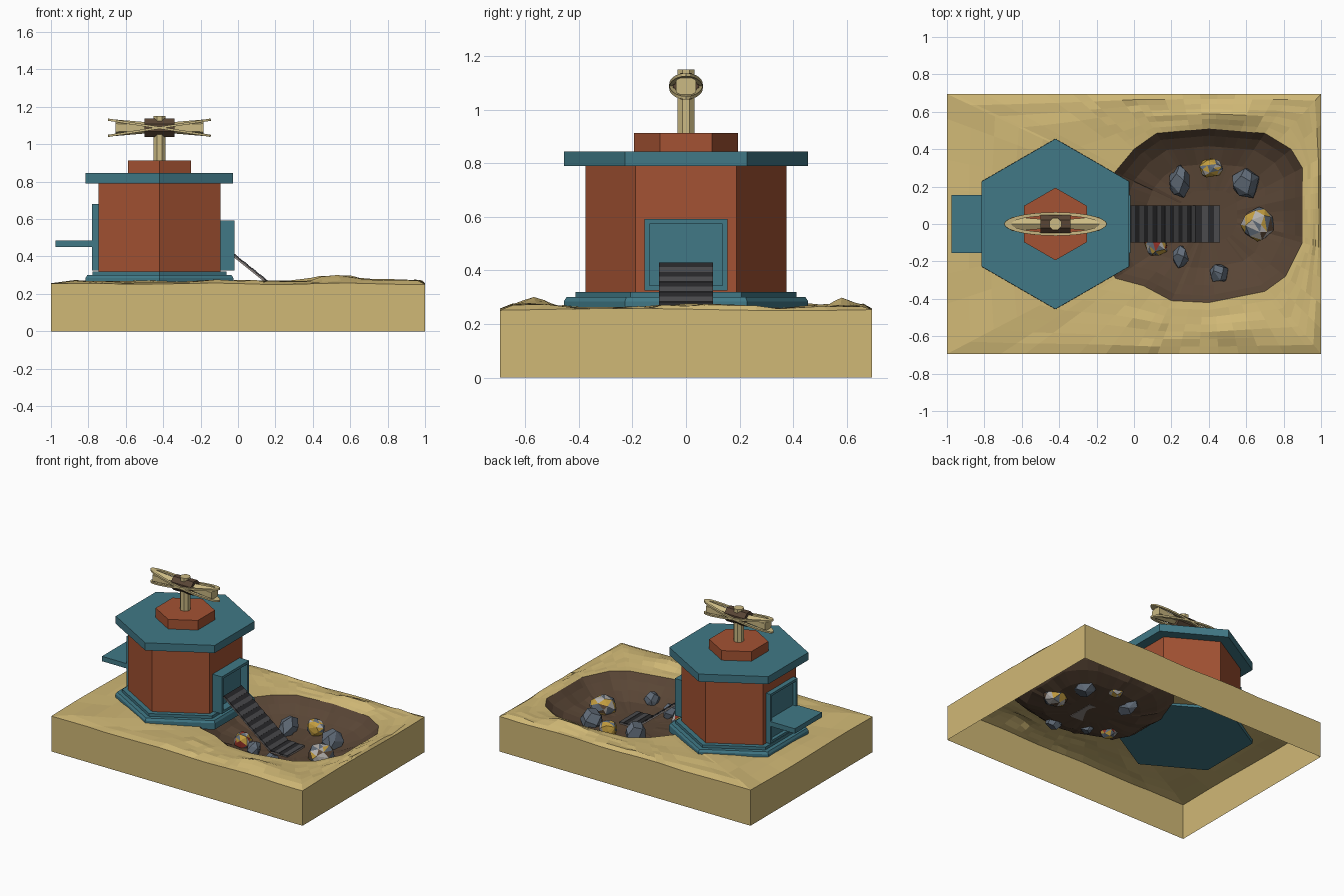
import bpy, bmesh, math, random
from mathutils import Vector, Matrix

if "Cube" in bpy.data.objects:
    bpy.data.objects.remove(bpy.data.objects["Cube"])

random.seed(4)

def mat(name, *c):
    m = bpy.data.materials.new(name)
    m.diffuse_color = (*c, 1)
    m.use_nodes = True
    m.node_tree.nodes["Principled BSDF"].inputs["Base Color"].default_value = m.diffuse_color
    return m

TEAL = mat("teal", .052, .19, .24)
BRICK = mat("brick", .37, .085, .033)
SAND = mat("sand", .63, .48, .18)
SOIL = mat("soil", .10, .06, .036)
STONE = mat("stone", .12, .15, .19)
PALE = mat("pale", .45, .43, .41)
GOLD = mat("gold", .55, .34, .05)
RED = mat("red", .28, .03, .02)
DARK = mat("dark", .022, .022, .024)
GREY = mat("slat_grey", .07, .07, .075)
STEEL = mat("steel", .28, .24, .22)
CREAM = mat("cream", .60, .49, .23)

def finish(name, bm, *mats):
    bmesh.ops.recalc_face_normals(bm, faces=bm.faces)
    me = bpy.data.meshes.new(name)
    bm.to_mesh(me)
    bm.free()
    for m in mats:
        me.materials.append(m)
    ob = bpy.data.objects.new(name, me)
    bpy.context.collection.objects.link(ob)
    return ob

def box(name, lo, hi, m, recess=None, side=1):
    """Box between two corners; recess=(margin, depth) sinks a panel in the +-x face."""
    bm = bmesh.new()
    lo, hi = Vector(lo), Vector(hi)
    bmesh.ops.create_cube(bm, size=1, matrix=Matrix.Translation((lo + hi) / 2) @ Matrix.Diagonal((*(hi - lo), 1)))
    if recess:
        f = max(bm.faces, key=lambda f: f.calc_center_median().x * side)
        bmesh.ops.inset_individual(bm, faces=[f], thickness=recess[0])
        bmesh.ops.inset_individual(bm, faces=[f], thickness=.001)
        for v in f.verts:
            v.co.x -= side * recess[1]
    return finish(name, bm, m)

CX = -.42

def loft(name, rings, n, m, axis='Z', origin=(CX, 0, 0), turn=0):
    """n-sided solid through (radius, position) rings along z or x."""
    bm = bmesh.new()
    loops = []
    for r, p in rings:
        loop = []
        for i in range(n):
            a = math.pi / 2 + turn + math.tau * i / n
            c, s = r * math.cos(a), r * math.sin(a)
            loop.append(bm.verts.new(Vector(origin) + Vector((c, s, p) if axis == 'Z' else (p, c, s))))
        loops.append(loop)
    for a, b in zip(loops, loops[1:]):
        for i in range(n):
            bm.faces.new((a[i], a[(i + 1) % n], b[(i + 1) % n], b[i]))
    bm.faces.new(loops[0])
    bm.faces.new(loops[-1])
    return finish(name, bm, m)

# ---- ground: bowl rings, then rings out to the slab edge, then open-bottomed skirt
PC, W, D = Vector((.4, .04)), 1.0, .695
OUT = [(.9, -.1), (.9, .3), (.84, .40), (.7, .485), (.4, .51), (.12, .485), (0, .40), (-.1, .28),
       (-.17, .1), (-.17, -.15), (-.1, -.29), (.05, -.33), (.2, -.41), (.4, -.42), (.7, -.36), (.81, -.28)]

def hit(poly, a):
    """Distance from the pit centre to a polygon along angle a."""
    d, best = Vector((math.cos(a), math.sin(a))), 0
    for i, p in enumerate(poly):
        p, q = Vector(p) - PC, Vector(poly[(i + 1) % len(poly)]) - PC
        e = q - p
        den = d.cross(e)
        if abs(den) > 1e-9:
            t, u = p.cross(e) / den, p.cross(d) / den
            if t > 0 and -1e-4 <= u <= 1 + 1e-4:
                best = max(best, t)
    return best

RECT = [(W, -D), (W, D), (-W, D), (-W, -D)]
angles = {round(math.atan2(y - PC.y, x - PC.x), 5) for x, y in OUT + RECT}
for i in range(44):
    a = round(-math.pi + math.tau * (i + .5) / 44, 5)
    if min(abs(a - b) for b in angles) > .05:
        angles.add(a)
angles = sorted(angles)
STEPS = 7

def ground_z(x, y, k):
    if k == 0:
        return .256
    if k == STEPS:
        return .254 + .004 * math.sin(9 * x + 5 * y)
    ridge = .036 * math.exp(-((x - .52) / .17) ** 2 - ((abs(y) - .57) / .06) ** 2)
    wave = .009 * math.sin(7 * x + 2) * math.sin(9 * y + 1)
    return .258 + min(1, k / 3) * (.006 + ridge + wave + random.uniform(-.004, .007))

bm = bmesh.new()
loops = []
for t, z in [(.3, .118), (.6, .13), (.8, .165), (.92, .212)]:
    loops.append([(a, hit(OUT, a) * t, z + random.uniform(-.005, .005) * (t > .4)) for a in angles])
n_bowl = len(loops)
for k in range(STEPS + 1):
    ring = []
    for a in angles:
        r0, r1 = hit(OUT, a), hit(RECT, a)
        r = r0 + (r1 - r0) * k / STEPS
        x, y = PC.x + r * math.cos(a), PC.y + r * math.sin(a)
        ring.append((a, r, ground_z(x, y, k)))
    loops.append(ring)
loops.append([(a, r, 0) for a, r, z in loops[-1]])
V = [[bm.verts.new((PC.x + r * math.cos(a), PC.y + r * math.sin(a), z)) for a, r, z in L] for L in loops]
n = len(angles)
mid = bm.verts.new((*PC, .115))
for i in range(n):
    j = (i + 1) % n
    bm.faces.new((mid, V[0][i], V[0][j])).material_index = 1
    for k in range(len(V) - 1):
        f = bm.faces.new((V[k][i], V[k + 1][i], V[k + 1][j], V[k][j]))
        f.material_index = 1 if k < n_bowl else 0
finish("ground_with_pit", bm, SAND, SOIL)

# ---- hexagonal building
loft("base_step", [(.456, .24), (.456, .285), (.446, .30)], 6, TEAL)
loft("base_plinth", [(.413, .29), (.413, .32)], 6, TEAL)
loft("brick_walls", [(.376, .30), (.376, .80)], 6, BRICK)
loft("roof_slab", [(.455, .79), (.455, .845)], 6, TEAL)
loft("roof_cap", [(.194, .84), (.194, .914)], 6, BRICK)

# ---- doorway on the pit side, hatch and shelf on the other
box("pit_doorway", (-.12, -.155, .325), (-.02, .155, .592), TEAL, (.026, .055))
box("back_hatch", (-.78, -.155, .325), (-.72, .155, .68), TEAL, (.024, .025), -1)
box("back_shelf", (-.975, -.155, .45), (-.75, .155, .485), TEAL)

# ---- rotor on its mast
loft("mast", [(.035, .90), (.035, 1.15)], 8, CREAM, turn=math.pi / 8)
RO = (CX, 0, 1.088)
loft("rotor_hub", [(.053, -.08), (.053, .08)], 8, SOIL, 'X', RO, math.pi / 8)
for s, nm in ((-1, "left"), (1, "right")):
    loft(nm + "_rotor_arm", [(.03, s * .07), (.044, s * .235)], 6, CREAM, 'X', RO)
for s, nm in ((-1, "down"), (1, "up")):
    bm = bmesh.new()
    N, ring = 28, []
    for i in range(N):
        a = math.tau * i / N
        ring.append([bm.verts.new((k * math.cos(a), w * math.sin(a), h)) for k, w, h in
                     ((.278, .063, -.006), (.278, .063, .006), (.24, .045, .006), (.24, .045, -.006))])
    for i in range(N):
        p, q = ring[i], ring[(i + 1) % N]
        for k in range(4):
            bm.faces.new((p[k], q[k], q[(k + 1) % 4], p[(k + 1) % 4]))
    ob = finish("rotor_ring_" + nm, bm, CREAM)
    ob.location = RO
    ob.rotation_euler = (0, s * math.radians(9), 0)

# ---- conveyor: bent belt of alternating slats
PATH = [Vector((-.04, 0, .432)), Vector((.33, 0, .137)), Vector((.46, 0, .132))]
total = sum((b - a).length for a, b in zip(PATH, PATH[1:]))
for idx, (a, b) in enumerate(zip(PATH, PATH[1:])):
    d = (b - a)
    rot = Vector((1, 0, 0)).rotation_difference(d.normalized())
    belt = box(f"conveyor_bed_{idx}", (0, -.098, -.018), (d.length, .098, -.006), STEEL)
    belt.location, belt.rotation_mode, belt.rotation_quaternion = a, 'QUATERNION', rot
    count = round(d.length / total * 20)
    w = d.length / count
    for i in range(count):
        s = box(f"conveyor_slat_{idx}_{i}", (i * w, -.1, -.01), ((i + 1) * w, .1, 0 if i % 2 else -.002),
                GREY if i % 2 else DARK)
        s.location, s.rotation_mode, s.rotation_quaternion = a, 'QUATERNION', rot

# ---- chunky stones and ore lumps half sunk in the pit floor
def rock(name, x, y, sx, sy, sz, mats, z=.152):
    bm = bmesh.new()
    N = 18 if len(mats) == 1 else 34
    for i in range(N):
        h = 1 - 2 * (i + .5) / N
        a = i * 2.4 + random.uniform(-.25, .25)
        r = math.sqrt(1 - h * h)
        k = random.uniform(.9, 1.08)
        bm.verts.new((x + k * sx * r * math.cos(a), y + k * sy * r * math.sin(a), z + k * sz * h))
    bmesh.ops.convex_hull(bm, input=bm.verts)
    bmesh.ops.delete(bm, geom=[v for v in bm.verts if not v.link_faces], context='VERTS')
    if len(mats) == 1:
        bmesh.ops.dissolve_limit(bm, angle_limit=math.radians(22), verts=bm.verts, edges=bm.edges)
    for f in bm.faces:
        f.material_index = random.randrange(len(mats))
    finish(name, bm, *mats)

for i, (x, y, sx, sy, sz) in enumerate([(.245, .23, .06, .095, .085), (.6, .22, .08, .085, .085),
                                        (.25, -.175, .047, .06, .06), (.455, -.265, .058, .055, .06)]):
    rock(f"stone_{i}", x, y, sx, sy, sz, [STONE])
rock("gold_ore", .41, .3, .065, .052, .065, [GOLD, GOLD, PALE, STONE], .17)
rock("large_ore", .66, 0, .09, .09, .075, [PALE, PALE, GOLD, STONE, SOIL])
rock("red_ore", .12, -.115, .062, .06, .07, [PALE, RED, STONE, GOLD])
